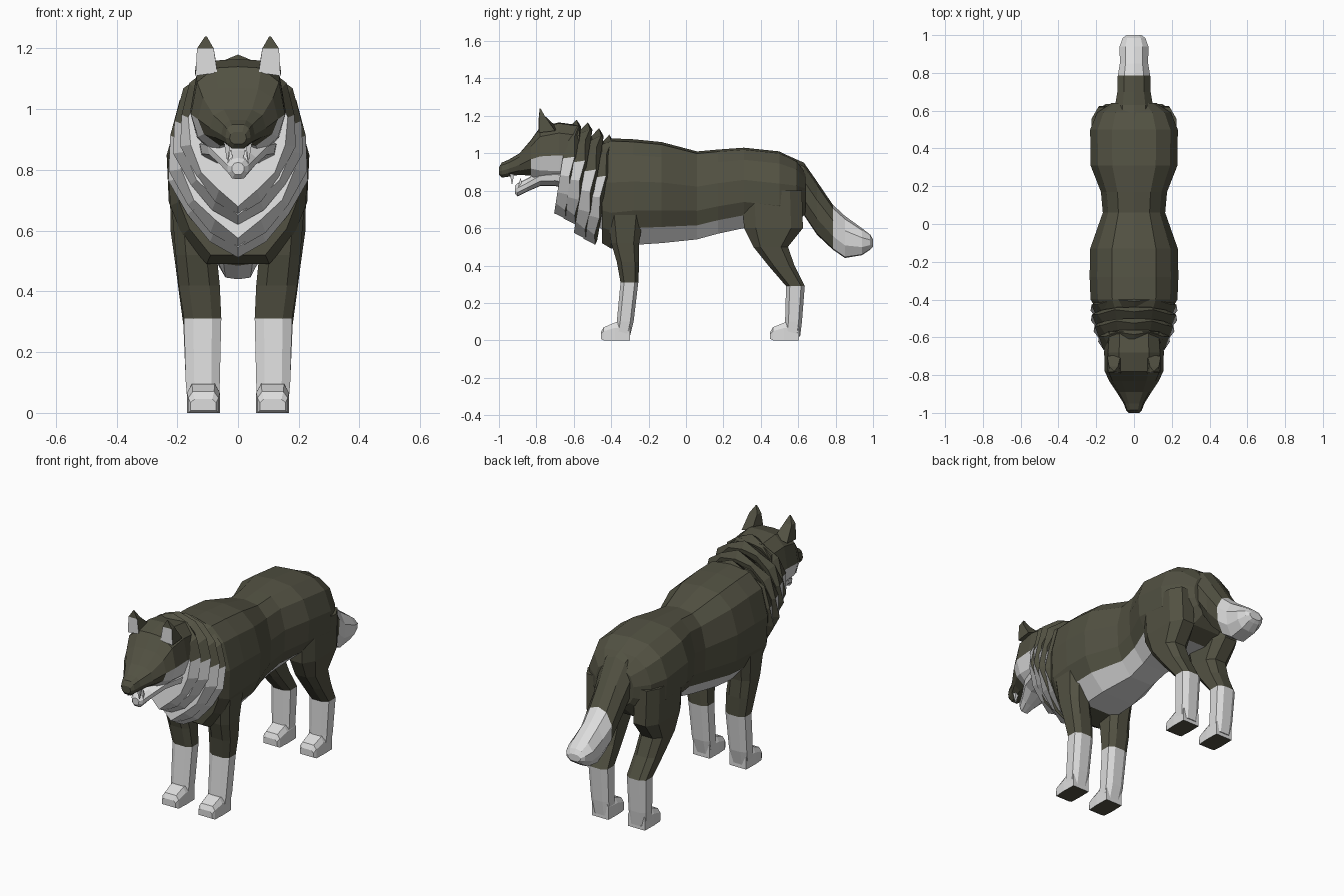
import bpy, bmesh
from mathutils import Vector

cube = bpy.data.objects.get("Cube")
if cube:
    bpy.data.objects.remove(cube, do_unlink=True)


def material(name, rgb):
    m = bpy.data.materials.new(name)
    m.use_nodes = True
    m.diffuse_color = (*rgb, 1)
    bsdf = m.node_tree.nodes["Principled BSDF"]
    bsdf.inputs["Base Color"].default_value = (*rgb, 1)
    bsdf.inputs["Roughness"].default_value = 0.9
    return m


MATS = [material("olive_fur", (0.085, 0.083, 0.055)),
        material("white_fur", (0.72, 0.72, 0.72))]
DARK, WHITE = 0, 1

# Half outlines as (side, height), from top centre to bottom centre
TORSO = [(0, 1), (.5, .95), (.83, .7), (1, .2), (.97, -.35), (.8, -.68), (.45, -1), (0, -1)]
SKULL = [(0, 1), (.5, .97), (.87, .65), (1, -.08), (.85, -.6), (.45, -1), (0, -1)]
RUFF = [(0, 1), (.45, .94), (.8, .66), (1, .3), (.95, -.1), (.74, -.5), (.38, -.76), (0, -1)]
PAW = [(0, 1), (.7, 1), (1, .4), (1, -1), (0, -1)]
OVAL = [(0, 1), (.6, .85), (1, .3), (.95, -.4), (.55, -.95), (0, -1)]


def closed(half):
    return half + [(-x, z) for x, z in half[-2:0:-1]]


def loft(name, rings, paint, mirror=False):
    """Skin a list of equal rings, cap the ends and paint each face by rule."""
    bm = bmesh.new()
    rows = [[bm.verts.new(p) for p in ring] for ring in rings]
    n = len(rows[0])
    for a, b in zip(rows, rows[1:]):
        for i in range(n):
            j = (i + 1) % n
            bm.faces.new((a[i], a[j], b[j], b[i]))
    bm.faces.new(rows[0])
    bm.faces.new(rows[-1])
    bmesh.ops.recalc_face_normals(bm, faces=bm.faces)
    bm.normal_update()
    for f in bm.faces:
        f.material_index = paint(f.calc_center_median(), f.normal)
    me = bpy.data.meshes.new(name)
    bm.to_mesh(me)
    bm.free()
    for m in MATS:
        me.materials.append(m)
    ob = bpy.data.objects.new(name, me)
    bpy.context.collection.objects.link(ob)
    if mirror:
        ob.modifiers.new("Mirror", 'MIRROR')
    return ob


def along_y(half, sections, cx=0):
    """Rings from (y, top, bottom, half width)."""
    return [[(cx + x * w, y, (t + b) / 2 + z * (t - b) / 2) for x, z in closed(half)]
            for y, t, b, w in sections]


def along_z(sections):
    """Chamfered box rings from (z, y front, y back, x inner, x outer)."""
    corners = [(-.5, -1), (.5, -1), (1, -.6), (1, .6), (.5, 1), (-.5, 1), (-1, .6), (-1, -.6)]
    return [[((a + b) / 2 + u * (b - a) / 2, (f + k) / 2 + v * (k - f) / 2, z)
             for u, v in corners] for z, f, k, a, b in sections]


# Torso with a pale belly
loft("torso", along_y(TORSO, [
    (-.45, 1.06, .52, .2), (-.4, 1.08, .49, .23), (-.28, 1.075, .51, .235),
    (-.13, 1.06, .52, .232), (.06, 1.01, .54, .165), (.17, 1.02, .57, .175),
    (.31, 1.03, .6, .23), (.5, 1.01, .58, .232), (.59, .965, .62, .195),
    (.64, .9, .68, .12)]),
    lambda c, n: WHITE if n.z < -.6 and -.33 < c.y < .5 else DARK)

# Tail with a pale tip
loft("tail", along_y(OVAL, [
    (.54, .99, .78, .1), (.63, .95, .67, .1), (.7, .85, .565, .088),
    (.785, .725, .485, .086), (.85, .665, .44, .075), (.94, .6, .455, .076),
    (.985, .565, .485, .06), (1, .54, .5, .04)]),
    lambda c, n: WHITE if c.y > .785 else DARK)


# Neck and shaggy ruff: overlapping collars leaning forward at the bottom
def ruff_paint(c, n):
    return WHITE if c.z < 1 - (c.y + .6) * .9 and n.y < .3 else DARK


loft("neck", along_y(TORSO, [(-.4, 1.05, .55, .19), (-.6, 1.12, .72, .15)]), ruff_paint)


def collar(index, top, bottom, width):
    rings = []
    mid = (top[1] + bottom[1]) / 2
    high = (top[1] - bottom[1]) / 2
    for scale, shift in ((.82, -.05), (1, 0), (.86, .025)):
        ring = []
        for i, (x, z) in enumerate(closed(RUFF)):
            jag = .93 if scale == 1 and i % 2 else 1
            y = (top[0] + bottom[0]) / 2 + z * (top[0] - bottom[0]) / 2
            ring.append((x * width * scale * jag, y + shift + (1 - jag) * .2,
                         mid + z * high * scale * jag))
        rings.append(ring)
    loft(f"ruff_collar_{index}", rings, ruff_paint)


for i, spec in enumerate([((-.41, 1.1), (-.5, .49), .242), ((-.465, 1.135), (-.55, .52), .24),
                          ((-.525, 1.165), (-.605, .6), .225), ((-.585, 1.18), (-.655, .63), .2)]):
    collar(i + 1, *spec)

# Head with pale cheeks, and open lower jaw
loft("head", along_y(SKULL, [
    (-.57, 1.15, .84, .15), (-.68, 1.165, .84, .158), (-.78, 1.14, .85, .155),
    (-.83, 1.07, .88, .132), (-.89, 1.0, .885, .092), (-.95, .965, .875, .055),
    (-.985, .95, .87, .042), (-1, .925, .885, .028)]),
    lambda c, n: WHITE if c.z < .99 and c.y > -.85 else DARK)
loft("lower_jaw", along_y(OVAL, [
    (-.6, .92, .8, .13), (-.7, .92, .825, .125), (-.78, .91, .825, .1),
    (-.85, .865, .795, .06), (-.9, .84, .77, .035), (-.915, .825, .785, .02)]),
    lambda c, n: WHITE)


# Teeth
def fang(name, x, y, base, tip):
    rings = [[(x + u * r, y + v * r, z) for u, v in ((-1, -1), (1, -1), (1, 1), (-1, 1))]
             for z, r in ((base, .011), (tip, .002))]
    loft(name, rings, lambda c, n: WHITE, mirror=True)


fang("upper_fang", .035, -.93, .89, .835)
fang("lower_fang", .024, -.885, .82, .865)

# Ears: dark shells with pale inner fronts
ear = [[(.068, -.79, 1.12), (.14, -.785, 1.11), (.142, -.7, 1.12), (.07, -.69, 1.14)],
       [(.08, -.787, 1.2), (.135, -.785, 1.2), (.132, -.755, 1.2), (.085, -.755, 1.2)],
       [(.103, -.782, 1.24), (.108, -.782, 1.24), (.108, -.778, 1.24), (.103, -.778, 1.24)]]
loft("ear", ear, lambda c, n: WHITE if n.y < -.8 and c.z < 1.2 else DARK, mirror=True)


# Legs with pale stockings
def leg(name, sections, sock):
    loft(name, along_z(sections), lambda c, n: WHITE if c.z < sock else DARK, mirror=True)


leg("front_leg", [(.72, -.43, -.22, .08, .222), (.52, -.4, -.25, .07, .205),
                  (.42, -.37, -.25, .06, .195), (.31, -.35, -.255, .055, .178),
                  (.1, -.37, -.28, .06, .172), (.02, -.38, -.3, .062, .165)], .31)
leg("hind_leg", [(.8, .3, .62, .08, .225), (.6, .31, .625, .07, .222),
                 (.5, .36, .545, .07, .208), (.4, .44, .58, .066, .195),
                 (.29, .535, .635, .06, .18), (.1, .53, .62, .062, .172),
                 (.02, .52, .61, .062, .165)], .29)


# Paws with dark soles
def paw(name, toe):
    loft(name, along_y(PAW, [(toe, .045, .008, .042), (toe + .015, .07, 0, .05),
                             (toe + .075, .095, 0, .054), (toe + .155, .1, 0, .052)], cx=.114),
         lambda c, n: DARK if n.z < -.9 else WHITE, mirror=True)


paw("front_paw", -.455)
paw("hind_paw", .45)
